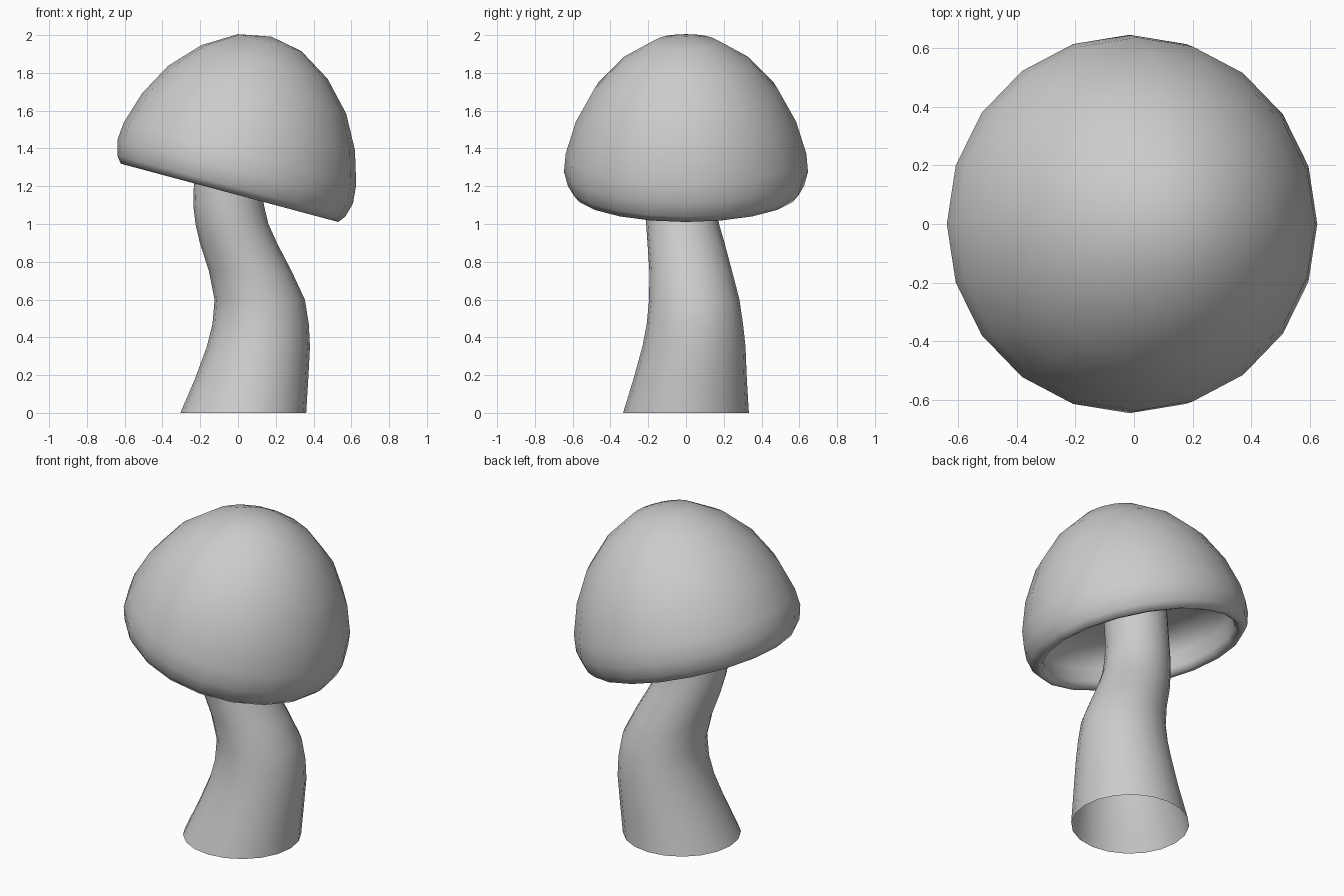
import bpy, bmesh, math
from mathutils import Matrix

if "Cube" in bpy.data.objects:
    bpy.data.objects.remove(bpy.data.objects["Cube"])

SIDES = 20


def loft(name, rings, close_start=False, close_end=False, matrix=Matrix()):
    """Skin circular rings (x, y, z, radius); optionally close ends to a point."""
    bm = bmesh.new()
    loops = []
    for x, y, z, r in rings:
        loops.append([bm.verts.new((x + r * math.cos(2 * math.pi * i / SIDES),
                                    y + r * math.sin(2 * math.pi * i / SIDES), z))
                      for i in range(SIDES)])
    for a, b in zip(loops, loops[1:]):
        for i in range(SIDES):
            j = (i + 1) % SIDES
            bm.faces.new((a[i], a[j], b[j], b[i]))
    for tip_z, loop in ((close_start, loops[0]), (close_end, loops[-1])):
        if tip_z is not False:
            tip = bm.verts.new((0, 0, tip_z))
            for i in range(SIDES):
                bm.faces.new((loop[i], loop[(i + 1) % SIDES], tip))
    bmesh.ops.recalc_face_normals(bm, faces=bm.faces)
    bm.transform(matrix)
    for f in bm.faces:
        f.smooth = True
    mesh = bpy.data.meshes.new(name)
    bm.to_mesh(mesh)
    bm.free()
    obj = bpy.data.objects.new(name, mesh)
    bpy.context.collection.objects.link(obj)
    return obj


# Curved, tapering stem, open at the base and running up into the cap
loft("stem", [
    (0.028, 0.000, 0.00, 0.333),
    (0.072, 0.022, 0.18, 0.300),
    (0.108, 0.042, 0.35, 0.273),
    (0.120, 0.047, 0.47, 0.255),
    (0.115, 0.044, 0.60, 0.239),
    (0.065, 0.025, 0.75, 0.219),
    (0.002, 0.000, 0.90, 0.204),
    (-0.032, -0.018, 1.00, 0.193),
    (-0.050, -0.028, 1.10, 0.187),
    (-0.052, -0.032, 1.20, 0.182),
    (-0.035, -0.032, 1.44, 0.180),
])

# Tilted cap: hollow underside, rolled rim, domed top (radius, height)
profile = [
    (0.25, 0.27), (0.42, 0.25), (0.52, 0.20), (0.562, 0.12), (0.553, 0.04),
    (0.568, 0.006), (0.596, 0.0), (0.625, 0.037), (0.646, 0.115), (0.637, 0.215),
    (0.583, 0.39), (0.488, 0.565), (0.346, 0.717), (0.174, 0.823),
]
tilt = Matrix.Translation((-0.045, 0, 1.165)) @ Matrix.Rotation(math.radians(15), 4, 'Y')
loft("cap", [(0, 0, z, r) for r, z in profile],
     close_start=0.275, close_end=0.856, matrix=tilt)
